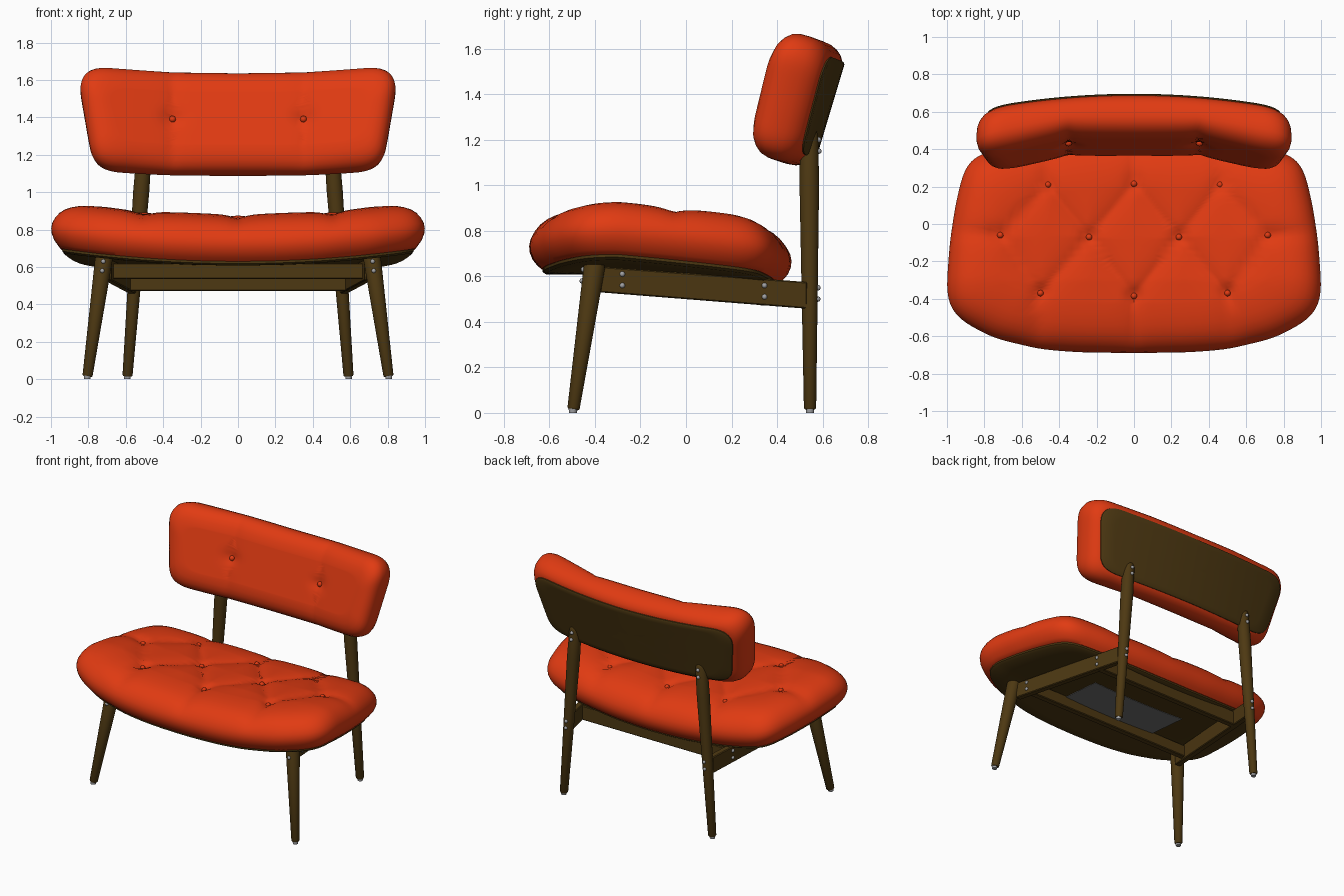
import bpy, bmesh, math
from mathutils import Vector

if "Cube" in bpy.data.objects:
    bpy.data.objects.remove(bpy.data.objects["Cube"])


def material(name, rgb):
    m = bpy.data.materials.new(name)
    m.diffuse_color = (*rgb, 1)
    m.use_nodes = True
    m.node_tree.nodes["Principled BSDF"].inputs["Base Color"].default_value = m.diffuse_color
    return m


RED = material("red upholstery", (0.75, 0.043, 0.006))
WOOD = material("dark wood", (0.075, 0.04, 0.006))
METAL = material("grey metal", (0.36, 0.36, 0.37))
CLOTH = material("grey cloth", (0.17, 0.17, 0.17))


def finish(name, bm, mat, angle=40):
    bmesh.ops.recalc_face_normals(bm, faces=bm.faces)
    me = bpy.data.meshes.new(name)
    bm.to_mesh(me)
    bm.free()
    me.materials.append(mat)
    me.shade_smooth()
    me.set_sharp_from_angle(angle=math.radians(angle))
    ob = bpy.data.objects.new(name, me)
    bpy.context.collection.objects.link(ob)
    return ob


def outline(half, n=160, smooth=4):
    """Mirror a half outline, resample it evenly and soften its corners."""
    pts = half + [(-x, v) for x, v in half[-2:0:-1]]
    pts = [Vector(p) for p in pts]
    lens = [(pts[(i + 1) % len(pts)] - p).length for i, p in enumerate(pts)]
    step, out = sum(lens) / n, []
    for k in range(n):
        d, i = k * step, 0
        while d > lens[i] and i < len(pts) - 1:
            d -= lens[i]
            i += 1
        out.append(pts[i].lerp(pts[(i + 1) % len(pts)], min(1, d / lens[i])))
    for _ in range(smooth):
        out = [(out[i - 1] + 2 * p + out[(i + 1) % n]) / 4 for i, p in enumerate(out)]
    return out


def pillow(name, line, profile, place, mat, inner=22, angle=40):
    """Closed solid: rings of the outline follow (inset, height) pairs, then shrink to the middle."""
    ax = max(p.x for p in line)
    lo, hi = min(p.y for p in line), max(p.y for p in line)
    vc, av = (lo + hi) / 2, (hi - lo) / 2
    rings = [(profile[0][0], profile[0][1], i / inner) for i in range(1, inner)]
    rings += [(d, h, 1) for d, h in profile]
    rings += [(profile[-1][0], profile[-1][1], 1 - i / inner) for i in range(1, inner)]
    bm = bmesh.new()
    rows = []
    for d, h, t in rings:
        sx, sv = t * (1 - d / ax), t * (1 - d / av)
        rows.append([bm.verts.new(place(p.x * sx, vc + (p.y - vc) * sv, h)) for p in line])
    n = len(line)
    for a, b in zip(rows, rows[1:]):
        for i in range(n):
            j = (i + 1) % n
            bm.faces.new((a[i], a[j], b[j], b[i]))
    for row, h in ((rows[0], profile[0][1]), (rows[-1], profile[-1][1])):
        c = bm.verts.new(place(0, vc, h))
        for i in range(n):
            bm.faces.new((row[i], row[(i + 1) % n], c))
    return finish(name, bm, mat, angle)


def rod(name, a, b, radii, mat, n=24):
    """Round bar from a to b, with (fraction, radius) stations."""
    a, b = Vector(a), Vector(b)
    q = (b - a).to_track_quat('Z', 'Y')
    bm = bmesh.new()
    rows = []
    for t, r in radii:
        rows.append([bm.verts.new(a.lerp(b, t) + q @ Vector((r * math.cos(i * math.tau / n), r * math.sin(i * math.tau / n), 0)))
                     for i in range(n)])
    for p, s in zip(rows, rows[1:]):
        for i in range(n):
            bm.faces.new((p[i], p[(i + 1) % n], s[(i + 1) % n], s[i]))
    bm.faces.new(rows[0])
    bm.faces.new(rows[-1])
    return finish(name, bm, mat, 50)


def beam(name, a, b, half, za, zb):
    """Straight board from a to b in plan, with its own bottom and top height at each end."""
    a, b = Vector((*a, 0)), Vector((*b, 0))
    side = (b - a).cross(Vector((0, 0, 1))).normalized() * half
    bm = bmesh.new()
    for p, zs in ((a, za), (b, zb)):
        for s in (-1, 1):
            for z in zs:
                bm.verts.new(p + side * s + Vector((0, 0, z)))
    bmesh.ops.convex_hull(bm, input=bm.verts)
    bmesh.ops.dissolve_limit(bm, angle_limit=0.01, verts=bm.verts, edges=bm.edges)
    bmesh.ops.bevel(bm, geom=bm.edges[:], offset=0.005, segments=1, affect='EDGES')
    return finish(name, bm, WOOD, 30)


def dot(name, p, r, mat):
    bm = bmesh.new()
    bmesh.ops.create_uvsphere(bm, u_segments=14, v_segments=8, radius=r)
    ob = finish(name, bm, mat, 60)
    ob.location = p


def seg_dist(p, a, b):
    t = max(0, min(1, (p - a).dot(b - a) / (b - a).length_squared))
    return (p - a.lerp(b, t)).length


# Seat cushion with diamond tufting
F = [Vector(p) for p in ((-0.5, -0.37), (0, -0.385), (0.5, -0.37))]
M = [Vector(p) for p in ((-0.715, -0.06), (-0.24, -0.07), (0.24, -0.07), (0.715, -0.06))]
B = [Vector(p) for p in ((-0.46, 0.21), (0, 0.215), (0.46, 0.21))]
seams = [(R[i], M[i + k]) for R in (F, B) for i in range(3) for k in (0, 1)]
seams += [(p, Vector((p.x * 1.05, -0.75))) for p in F] + [(p, Vector((p.x, 0.55))) for p in B]
seams += [(M[0], Vector((-1.1, -0.03))), (M[3], Vector((1.1, -0.03)))]


def seat_base(x, y):
    return 0.605 + 0.075 * x * x - 0.085 * max(y, -0.3)


def seat_place(x, y, h):
    dip = 0
    if h > 0.5:
        p = Vector((x, y))
        dip = 0.024 * math.exp(-min(seg_dist(p, *s) for s in seams) / 0.06)
        dip += 0.02 * math.exp(-(min((p - q).length for q in F + M + B) / 0.04) ** 2)
    return Vector((x, y, seat_base(x, y) + 0.255 * h - dip * max(0, 2 * h - 1)))


seat_line = outline([(0, -0.69), (0.3, -0.686), (0.5, -0.67), (0.75, -0.61), (0.92, -0.52), (0.985, -0.45),
                     (1.003, -0.35), (0.985, -0.1), (0.955, 0.1), (0.915, 0.27), (0.88, 0.34), (0.81, 0.38),
                     (0.6, 0.425), (0.3, 0.455), (0, 0.465)])
pillow("seat_cushion", seat_line,
       [(0.055, 0), (0.035, 0.07), (0.015, 0.17), (0.003, 0.29), (0, 0.4), (0.006, 0.52), (0.022, 0.64), (0.045, 0.75),
        (0.075, 0.84), (0.11, 0.905), (0.15, 0.95), (0.2, 0.98), (0.26, 1)], seat_place, RED)
pillow("seat_board", seat_line, [(0.075, -0.022), (0.06, -0.012), (0.06, 0.01)],
       lambda x, y, h: Vector((x, y, seat_base(x, y) + h)), WOOD, 8)
for i, p in enumerate(F + M + B):
    dot(f"seat_button_{i}", seat_place(p.x, p.y, 1) + Vector((0, 0, 0.006)), 0.017, RED)

# Cloth patch under the seat
bm = bmesh.new()
bmesh.ops.create_grid(bm, x_segments=16, y_segments=4, size=1)
for v in bm.verts:
    x, y = v.co.x * 0.38, -0.12 + v.co.y * 0.17
    v.co = (x, y, seat_base(x, y) - 0.026)
bmesh.ops.solidify(bm, geom=bm.faces[:], thickness=0.003)
finish("underside_cloth", bm, CLOTH)

# Backrest cushion, leaning back with its ends bent forward
TILT = math.radians(16.7)


def back_place(x, u, n):
    return Vector((x, 0.625 + u * math.sin(TILT) - n * math.cos(TILT), 1.335 + u * math.cos(TILT) + n * math.sin(TILT)))


def back_cushion(x, u, h):
    rear = 0.08 * (x / 0.8) ** 2
    front = 0.22 + 0.11 * max(0, abs(x) - 0.35) / 0.45
    d = abs(abs(x) - 0.35)
    dip = 0.008 * math.exp(-d / 0.04) + 0.018 * math.exp(-(math.hypot(d, u) / 0.05) ** 2)
    return back_place(x, u, rear + (front - rear) * h - dip * max(0, 2 * h - 1))


back_line = outline([(0, -0.282), (0.5, -0.283), (0.68, -0.28), (0.75, -0.255), (0.785, -0.2), (0.803, -0.1),
                     (0.823, 0.02), (0.845, 0.15), (0.842, 0.205), (0.805, 0.262), (0.74, 0.283), (0.5, 0.28),
                     (0, 0.275)], 200)
pillow("backrest_cushion", back_line,
       [(0.06, 0), (0.035, 0.07), (0.016, 0.17), (0.004, 0.3), (0, 0.45), (0.001, 0.6), (0.01, 0.73), (0.028, 0.83),
        (0.052, 0.91), (0.085, 0.965), (0.13, 1)], back_cushion, RED)
pillow("backrest_panel", back_line, [(0.07, -0.012), (0.06, -0.006), (0.06, 0.01)],
       lambda x, u, h: back_place(x, u, 0.08 * (x / 0.8) ** 2 + h), WOOD, 8)

# Cross rails between the side rails
beam("front_cross_rail", (-0.685, -0.28), (0.685, -0.28), 0.022, (0.535, 0.62), (0.535, 0.62))
beam("rear_cross_rail", (-0.59, 0.345), (0.59, 0.345), 0.022, (0.472, 0.575), (0.472, 0.575))

# Mirrored legs, side rails, feet, screws and backrest buttons
for s, side in ((-1, "left"), (1, "right")):
    dot(f"backrest_button_{side}", back_cushion(s * 0.35, 0, 1) + Vector((0, -0.006, 0)), 0.018, RED)
    rod(f"front_leg_{side}", (s * 0.805, -0.495, 0.015), (s * 0.715, -0.4, 0.66),
        [(0, 0.022), (0.01, 0.027), (0.97, 0.047), (1, 0.042)], WOOD)
    rod(f"back_leg_{side}", (s * 0.591, 0.545, 0.015), (s * 0.499, 0.541, 1.25),
        [(0, 0.022), (0.006, 0.027), (0.45, 0.036), (0.8, 0.043), (0.97, 0.04), (0.99, 0.034), (1, 0.022)], WOOD)
    for part, x, y in (("front", 0.806, -0.497), ("back", 0.592, 0.545)):
        rod(f"{part}_foot_{side}", (s * x, y, 0), (s * x, y, 0.02), [(0, 0.017), (1, 0.019)], METAL, 16)
    beam(f"side_rail_{side}", (s * 0.7, -0.38), (s * 0.565, 0.53), 0.022, (0.53, 0.643), (0.458, 0.575))
    spots = [(0.726, -0.456, 0.58), (0.72, -0.45, 0.63)]
    spots += [(0.59 - 0.073 * z, 0.542 + r, z) for z, r in ((0.5, 0.037), (0.55, 0.038), (1.15, 0.042), (1.2, 0.041))]
    spots += [(0.722 - 0.148 * (y + 0.38), y, z) for y, z in ((-0.28, 0.56), (-0.28, 0.61), (0.345, 0.51), (0.345, 0.56))]
    for i, (x, y, z) in enumerate(spots):
        dot(f"screw_{side}_{i}", (s * x, y, z), 0.012, METAL)
